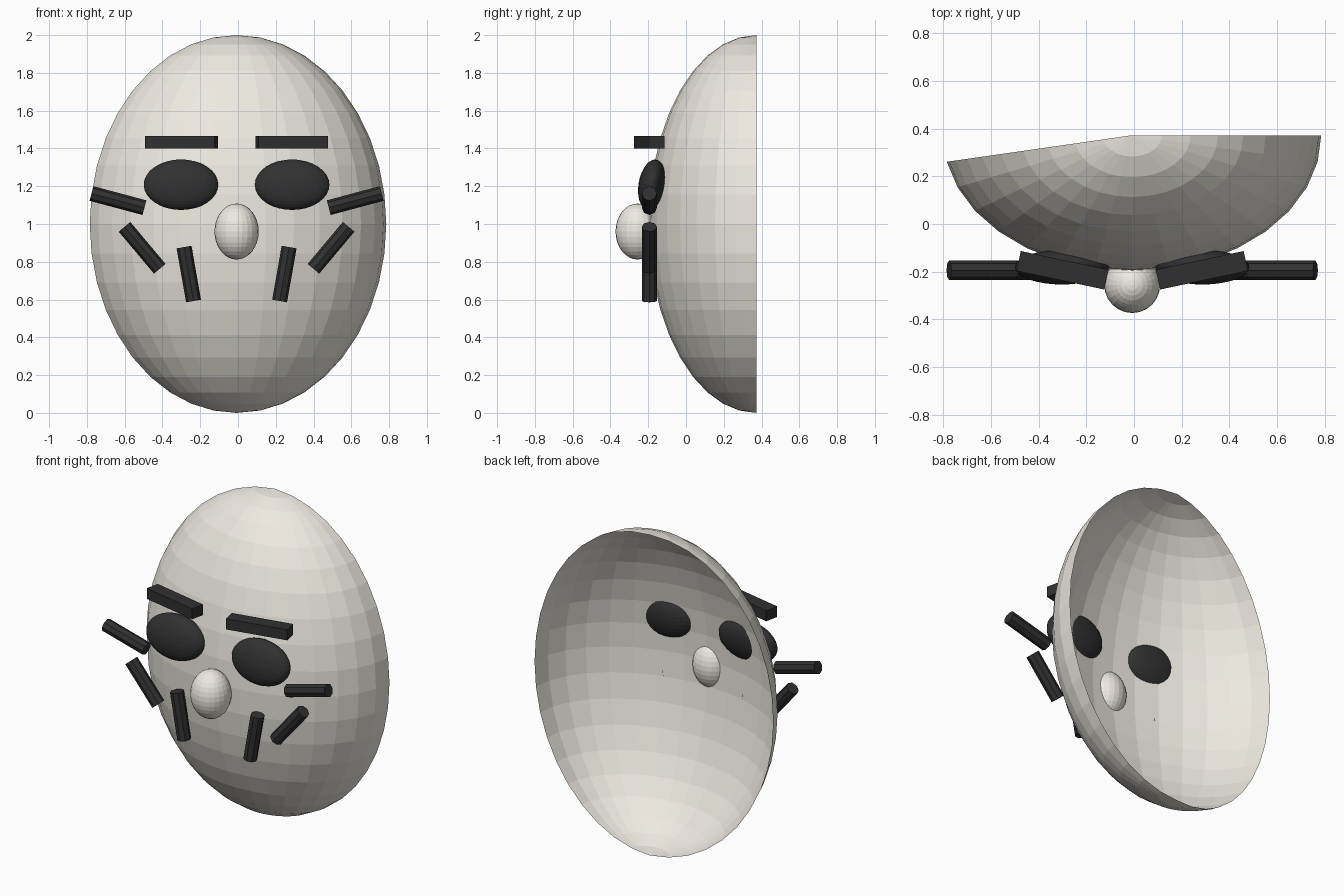
import bpy, bmesh
from math import radians
from mathutils import Matrix, Vector

if "Cube" in bpy.data.objects:
    bpy.data.objects.remove(bpy.data.objects["Cube"])

CX = -0.0075  # symmetry axis of the face


def material(name, rgb):
    m = bpy.data.materials.new(name)
    m.diffuse_color = (*rgb, 1)
    m.use_nodes = True
    m.node_tree.nodes["Principled BSDF"].inputs["Base Color"].default_value = m.diffuse_color
    return m


ivory = material("ivory", (0.85, 0.82, 0.75))
black = material("black", (0.03, 0.03, 0.03))


def finish(name, bm, loc, mat, rot=None):
    """Turn a bmesh into a flat-shaded object, with rotation baked in."""
    if rot:
        bm.transform(rot)
    me = bpy.data.meshes.new(name)
    bm.to_mesh(me)
    bm.free()
    me.materials.append(mat)
    ob = bpy.data.objects.new(name, me)
    ob.location = loc
    bpy.context.collection.objects.link(ob)
    return ob


def ellipsoid(radii, u, v):
    bm = bmesh.new()
    bmesh.ops.create_uvsphere(bm, u_segments=u, v_segments=v, radius=1)
    bmesh.ops.scale(bm, vec=Vector(radii), verts=bm.verts)
    return bm


# Face shell: front half of an ellipsoid, open at the back,
# with the last column of faces missing on the -x rim
bm = ellipsoid((0.7925, 0.57, 1.0), 32, 20)
gone = [v for v in bm.verts
        if v.co.y > 1e-3 or (v.co.x < -1e-3 and abs(v.co.y) < 1e-3)]
bmesh.ops.delete(bm, geom=gone, context='VERTS')
finish("face_shell", bm, (CX, 0.372, 1.0), ivory)

# Nose
finish("nose", ellipsoid((0.117, 0.117, 0.148), 24, 16), (CX, -0.256, 0.96), ivory)

# Whiskers: distance from axis, height, tilt from horizontal
WHISKERS = [(0.628, 1.124, 15), (0.500, 0.874, 50), (0.253, 0.735, 80)]

for side, s in (("left", -1), ("right", 1)):
    # Eye, leaning back with the forehead
    finish(f"eye_{side}", ellipsoid((0.197, 0.07, 0.135), 32, 16),
           (CX + s * 0.2945, -0.181, 1.208), black,
           Matrix.Rotation(radians(-10), 4, 'X'))

    # Eyebrow, outer end swept back
    bm = bmesh.new()
    bmesh.ops.create_cube(bm, size=1)
    bmesh.ops.scale(bm, vec=Vector((0.376, 0.085, 0.066)), verts=bm.verts)
    finish(f"eyebrow_{side}", bm, (CX + s * 0.292, -0.194, 1.433), black,
           Matrix.Rotation(radians(s * 12), 4, 'Z'))

    # Cheek whiskers
    for i, (x, z, tilt) in enumerate(WHISKERS, 1):
        bm = bmesh.new()
        bmesh.ops.create_cone(bm, cap_ends=True, segments=8,
                              radius1=0.04, radius2=0.04, depth=0.29)
        finish(f"whisker_{side}_{i}", bm, (CX + s * x, -0.194, z), black,
               Matrix.Rotation(radians(s * (90 - tilt)), 4, 'Y'))
